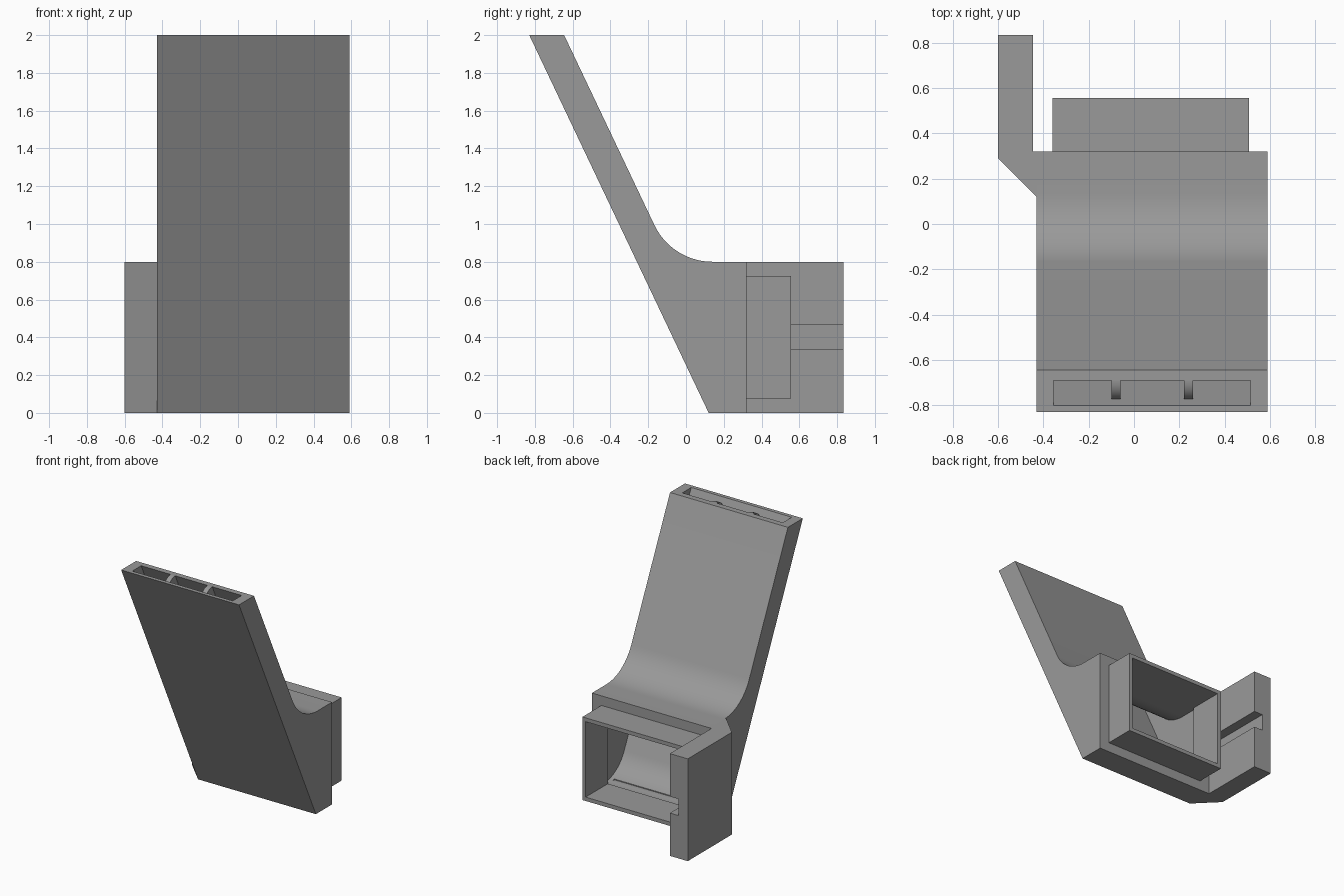
import bpy, bmesh, math
from mathutils import Vector

if "Cube" in bpy.data.objects:
    bpy.data.objects.remove(bpy.data.objects["Cube"])

grey = bpy.data.materials.new("plain_grey")
grey.diffuse_color = (0.32, 0.32, 0.32, 1)
grey.use_nodes = True
grey.node_tree.nodes["Principled BSDF"].inputs["Base Color"].default_value = grey.diffuse_color


def prism(name, points, axis, lo, hi):
    """Extrude a closed 2D outline along x (outline in y,z) or z (outline in x,y)."""
    def place(p, t):
        return (t, p[0], p[1]) if axis == "x" else (p[0], p[1], t)
    bm = bmesh.new()
    a = [bm.verts.new(place(p, lo)) for p in points]
    b = [bm.verts.new(place(p, hi)) for p in points]
    bm.faces.new(a)
    bm.faces.new(b[::-1])
    for i in range(len(points)):
        j = (i + 1) % len(points)
        bm.faces.new((a[i], b[i], b[j], a[j]))
    bmesh.ops.recalc_face_normals(bm, faces=bm.faces)
    mesh = bpy.data.meshes.new(name)
    bm.to_mesh(mesh)
    bm.free()
    mesh.materials.append(grey)
    ob = bpy.data.objects.new(name, mesh)
    bpy.context.collection.objects.link(ob)
    return ob


def box(name, x0, x1, y0, y1, z0, z1):
    return prism(name, [(x0, y0), (x1, y0), (x1, y1), (x0, y1)], "z", z0, z1)


def fillet(before, corner, after, length, steps=14):
    """Points of an arc tangent to both legs of a corner."""
    c = Vector(corner)
    u = (Vector(before) - c).normalized()
    v = (Vector(after) - c).normalized()
    half = u.angle(v) / 2
    radius = length * math.tan(half)
    centre = c + (u + v).normalized() * (length / math.cos(half))
    start, end = c + u * length - centre, c + v * length - centre
    sweep = start.angle(end)
    pts = []
    for i in range(steps + 1):
        t = i / steps
        d = (start * math.sin((1 - t) * sweep) + end * math.sin(t * sweep)) / math.sin(sweep)
        pts.append(tuple(centre + d.normalized() * radius))
    return pts


def activate(ob):
    bpy.ops.object.select_all(action="DESELECT")
    ob.select_set(True)
    bpy.context.view_layer.objects.active = ob


def cut(ob, cutter):
    mod = ob.modifiers.new("cut", "BOOLEAN")
    mod.operation = "DIFFERENCE"
    mod.solver = "EXACT"
    mod.object = cutter
    activate(ob)
    bpy.ops.object.modifier_apply(modifier=mod.name)
    bpy.data.objects.remove(cutter, do_unlink=True)


SLOPE = 0.475  # run of the leaning duct per unit of height


def lean(y_top, z):
    return (y_top + SLOPE * (2 - z), z)


# Leaning duct body with a curved back
back_curve = fillet((-0.645, 2), lean(-0.645, 0.8), (0.32, 0.8), 0.215)
duct = prism("duct_body", [(0.12, 0), (-0.83, 2), (-0.645, 2)] + back_curve
             + [(0.32, 0.8), (0.32, 0)], "x", -0.43, 0.59)

# Hollow air channel, curved at ceiling and floor
ceiling = fillet(lean(-0.69, 2), lean(-0.69, 0.70), (0.28, 0.70), 0.2)
floor = fillet((0.28, 0.10), lean(-0.80, 0.10), lean(-0.80, 2), 0.175)
channel = prism("channel_cutter", [lean(-0.80, 2.1), lean(-0.69, 2.1)] + ceiling
                + [(0.28, 0.70), (0.28, 0.10)] + floor, "x", -0.355, 0.515)
cut(duct, channel)
INNER = (-0.33, 0.48)
cut(duct, box("opening_cutter", *INNER, 0.2, 0.4, 0.105, 0.695))

# Rectangular inlet collar
collar = box("inlet_collar", -0.36, 0.508, 0.32, 0.555, 0.075, 0.725)
cut(collar, box("collar_cutter", *INNER, 0.2, 0.7, 0.105, 0.695))

# Side mounting arm with a chamfered root and a slot on its inner face
arm = prism("mounting_arm", [(-0.6, 0.835), (-0.445, 0.835), (-0.445, 0.32), (-0.43, 0.32),
                             (-0.43, 0.12), (-0.6, 0.29)], "z", 0, 0.8)
cut(arm, box("slot_cutter", -0.52, -0.4, 0.33, 0.9, 0.335, 0.465))

# Guide ribs inside the outlet, rounded off towards the front
parts = [duct, collar, arm]
nose = [(-0.69 - 0.09 * math.sin(t), 1.91 + 0.09 * math.cos(t))
        for t in [math.radians(15 * i) for i in range(7)]]
for i, x in enumerate((-0.10, 0.22)):
    parts.append(prism(f"guide_rib_{i + 1}", nose + [lean(-0.78, 1.1), lean(-0.685, 1.1),
                                                     (-0.685, 2)], "x", x, x + 0.04))

for ob in parts:
    activate(ob)
    bpy.ops.object.shade_smooth_by_angle(angle=math.radians(25))
